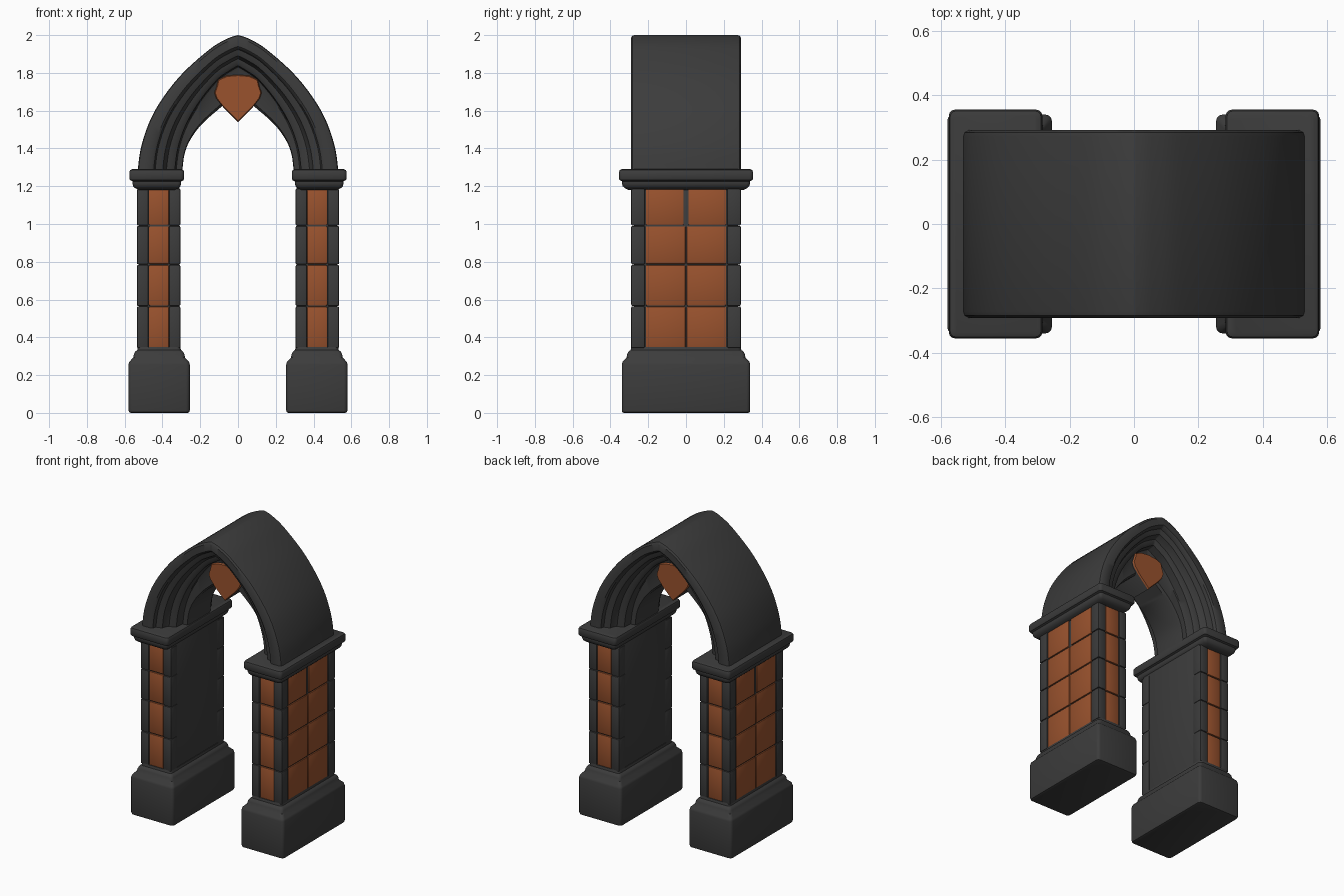
import bpy, bmesh, math
from mathutils import Vector

if "Cube" in bpy.data.objects:
    bpy.data.objects.remove(bpy.data.objects["Cube"])


def material(name, rgb):
    m = bpy.data.materials.new(name)
    m.diffuse_color = (*rgb, 1)
    m.use_nodes = True
    m.node_tree.nodes["Principled BSDF"].inputs["Base Color"].default_value = m.diffuse_color
    return m


STONE = material("dark stone", (0.045, 0.045, 0.045))
BRICK = material("orange brick", (0.32, 0.085, 0.027))


def finish(name, bm, mats, mirror=True, angle=35):
    bmesh.ops.recalc_face_normals(bm, faces=bm.faces)
    me = bpy.data.meshes.new(name)
    bm.to_mesh(me)
    bm.free()
    ob = bpy.data.objects.new(name, me)
    bpy.context.collection.objects.link(ob)
    for m in mats:
        me.materials.append(m)
    bpy.ops.object.select_all(action='DESELECT')
    ob.select_set(True)
    bpy.context.view_layer.objects.active = ob
    bpy.ops.object.shade_smooth_by_angle(angle=math.radians(angle))
    if mirror:
        mod = ob.modifiers.new("Mirror", 'MIRROR')
        mod.use_clip = True
    return ob


def add_box(bm, x0, x1, y0, y1, z0, z1, bevel):
    """Add one bevelled block to bm."""
    part = bmesh.new()
    bmesh.ops.create_cube(part, size=1)
    for v in part.verts:
        v.co = Vector(((x0 + x1) / 2 + v.co.x * (x1 - x0),
                       (y0 + y1) / 2 + v.co.y * (y1 - y0),
                       (z0 + z1) / 2 + v.co.z * (z1 - z0)))
    bmesh.ops.bevel(part, geom=part.edges[:], offset=bevel, segments=2,
                    profile=0.5, affect='EDGES')
    tmp = bpy.data.meshes.new("tmp")
    part.to_mesh(tmp)
    part.free()
    bm.from_mesh(tmp)
    bpy.data.meshes.remove(tmp)


def moulding(name, cx, hx, hy, profile, radius):
    """Rounded rectangle swept up a profile of (inset, z)."""
    bm = bmesh.new()
    rings = []
    for inset, z in profile:
        ring = []
        for q, (sx, sy) in enumerate([(1, 1), (-1, 1), (-1, -1), (1, -1)]):
            for k in range(4):
                a = (q + k / 3) * math.pi / 2
                ring.append(bm.verts.new((
                    cx + sx * (hx - inset - radius) + radius * math.cos(a),
                    sy * (hy - inset - radius) + radius * math.sin(a), z)))
        rings.append(ring)
    bridge(bm, rings)
    bm.faces.new(rings[0])
    bm.faces.new(rings[-1])
    return finish(name, bm, [STONE])


def bridge(bm, rings):
    for a, b in zip(rings, rings[1:]):
        n = len(a)
        for i in range(n):
            j = (i + 1) % n
            bm.faces.new((a[i], a[j], b[j], b[i]))


def spline(pts, t):
    """Catmull-Rom point at t in 0..1."""
    s = t * (len(pts) - 1)
    i = min(int(s), len(pts) - 2)
    u = s - i
    p = [Vector(pts[max(0, min(len(pts) - 1, i + k))]) for k in (-1, 0, 1, 2)]
    if i == 0:
        p[0] = 2 * p[1] - p[2]
    return 0.5 * (2 * p[1] + (p[2] - p[0]) * u
                  + (2 * p[0] - 5 * p[1] + 4 * p[2] - p[3]) * u * u
                  + (3 * p[1] - p[0] - 3 * p[2] + p[3]) * u ** 3)


# Bases and capitals
moulding("base", 0.4175, 0.1625, 0.34,
         [(0.012, 0), (0.003, 0.004), (0, 0.015), (0, 0.255), (0.004, 0.27), (0.025, 0.292),
          (0.029, 0.312), (0.036, 0.325), (0.047, 0.333), (0.05, 0.35)], 0.02)
moulding("capital", 0.43, 0.145, 0.355,
         [(0.05, 1.18), (0.03, 1.19), (0.02, 1.2), (0.016, 1.215), (0.016, 1.226),
          (0.004, 1.232), (0, 1.24), (0, 1.275), (0.004, 1.285), (0.015, 1.29)], 0.018)

# Shaft core, then corner blocks and bricks in four courses
bm = bmesh.new()
add_box(bm, 0.309, 0.523, -0.276, 0.276, 0.3, 1.22, 0.005)
finish("shaft_core", bm, [STONE])
courses = [(0.345, 0.562), (0.568, 0.782), (0.788, 0.988), (0.994, 1.185)]
corners, bricks = bmesh.new(), bmesh.new()
for row, (z0, z1) in enumerate(courses):
    gap = 0.012 if row == 3 else 0.003
    for s in (-1, 1):
        for x0, x1 in ((0.305, 0.364), (0.474, 0.535)):
            ya, yb = sorted((s * 0.217, s * 0.29))
            add_box(corners, x0, x1, ya, yb, z0 - 0.002, z1 + 0.002, 0.007)
        ya, yb = sorted((s * 0.25, s * 0.286))
        add_box(bricks, 0.366, 0.472, ya, yb, z0, z1, 0.006)
        ya, yb = sorted((s * gap, s * 0.213))
        add_box(bricks, 0.48, 0.531, ya, yb, z0, z1, 0.006)
finish("corner_blocks", corners, [STONE])
finish("bricks", bricks, [BRICK])

# Pointed arch: moulded section spread between three guide curves
outer = [(0.535, 1.25), (0.51, 1.42), (0.44, 1.6), (0.31, 1.78), (0.15, 1.925), (0.055, 1.982), (0, 2.0)]
middle = [(0.335, 1.25), (0.315, 1.4), (0.27, 1.53), (0.2, 1.65), (0.11, 1.76), (0.05, 1.805), (0, 1.835)]
inner = [(0.298, 1.25), (0.283, 1.37), (0.25, 1.45), (0.19, 1.53), (0.1, 1.61), (0.045, 1.655), (0, 1.69)]
half = [(0.0, 0.272), (0.02, 0.284), (0.09, 0.292), (0.36, 0.292), (0.42, 0.284), (0.46, 0.262),
        (0.58, 0.256), (0.66, 0.25), (0.71, 0.22), (0.76, 0.205), (0.9, 0.2),
        (0.98, 0.19), (1.02, 0.135), (1.1, 0.13), (1.9, 0.125), (2.0, 0.11)]
section = half + [(f, -y) for f, y in reversed(half)]
bm = bmesh.new()
rings = []
for k in range(31):
    t = k / 30
    o, m, i = (spline(c, t) for c in (outer, middle, inner))
    ring = []
    for f, y in section:
        p = o.lerp(m, f) if f <= 1 else m.lerp(i, f - 1)
        ring.append(bm.verts.new((p.x if k < 30 else 0, y, p.y)))
    rings.append(ring)
bridge(bm, rings)
bm.faces.new(rings[0])
finish("arch", bm, [STONE])

# Keystone: dark body with orange shield faces front and back
right = [(0.06, 1.785), (0.105, 1.765), (0.113, 1.73), (0.125, 1.695), (0.115, 1.665), (0.08, 1.62)]
outline = [(0, 1.79)] + right + [(0, 1.54)] + [(-x, z) for x, z in reversed(right)]
bm = bmesh.new()
rings = [[bm.verts.new((x * s, y, 1.68 + (z - 1.68) * s)) for x, z in outline]
         for y, s in ((-0.145, 0.96), (-0.135, 1), (0.135, 1), (0.145, 0.96))]
bridge(bm, rings)
bm.faces.new(rings[0])
bm.faces.new(rings[-1])
for f in bm.faces:
    f.material_index = 1 if abs(f.calc_center_median().y) > 0.137 else 0
finish("keystone", bm, [STONE, BRICK], mirror=False)
